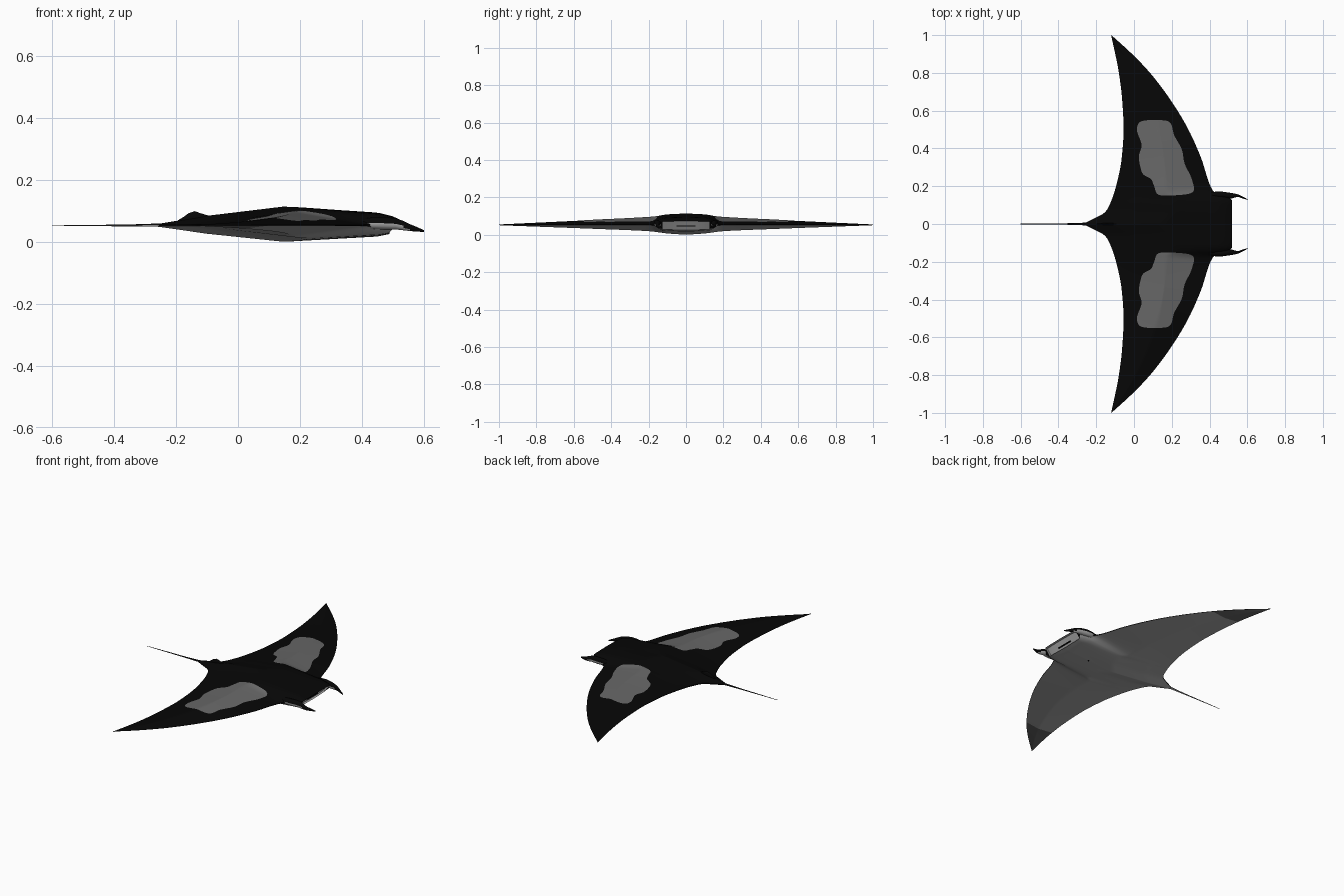
import bpy, bmesh, math
from mathutils import Vector

cube = bpy.data.objects.get("Cube")
if cube:
    bpy.data.objects.remove(cube)


def material(name, v):
    m = bpy.data.materials.new(name)
    m.use_nodes = True
    m.diffuse_color = (v, v, v, 1)
    node = m.node_tree.nodes["Principled BSDF"]
    node.inputs["Base Color"].default_value = (v, v, v, 1)
    node.inputs["Roughness"].default_value = 0.8
    return m


BLACK = material("black skin", 0.002)
GREY = material("grey skin", 0.135)
PALE = material("pale belly", 0.4)
MID = 0.053


def finish(name, bm, mats, angle=40):
    bmesh.ops.remove_doubles(bm, verts=bm.verts, dist=0.0001)
    me = bpy.data.meshes.new(name)
    bm.to_mesh(me)
    bm.free()
    for m in mats:
        me.materials.append(m)
    ob = bpy.data.objects.new(name, me)
    bpy.context.collection.objects.link(ob)
    bpy.ops.object.select_all(action='DESELECT')
    ob.select_set(True)
    bpy.context.view_layer.objects.active = ob
    bpy.ops.object.shade_smooth_by_angle(angle=math.radians(angle))


def curve(points, smooth=True):
    """Line through (x, value) points, straight or eased without overshoot."""
    xs, ys = zip(*points)
    d = [(ys[i + 1] - ys[i]) / (xs[i + 1] - xs[i]) for i in range(len(xs) - 1)]
    m = [d[0]] + [0 if a * b <= 0 else 2 * a * b / (a + b) for a, b in zip(d, d[1:])] + [d[-1]]

    def f(x):
        x = min(max(x, xs[0]), xs[-1])
        i = next(k for k in range(len(d)) if x <= xs[k + 1])
        h = xs[i + 1] - xs[i]
        t = (x - xs[i]) / h
        if not smooth:
            return ys[i] + t * h * d[i]
        return ((1 + 2 * t) * (1 - t) ** 2 * ys[i] + t * (1 - t) ** 2 * h * m[i]
                + t * t * (3 - 2 * t) * ys[i + 1] + t * t * (t - 1) * h * m[i + 1])
    return f


# Outline and thickness across the half span
lead = curve([(0, .52), (.12, .52), (.14, .505), (.16, .44), (.18, .415), (.35, .355),
              (.5, .288), (.65, .198), (.8, .085), (.9, -.01), (1, -.12)])
trail = curve([(0, -.27), (.03, -.21), (.06, -.155), (.1, -.13), (.2, -.095), (.35, -.065),
               (.5, -.055), (.65, -.062), (.8, -.08), (1, -.121)])
top_h = curve([(0, .061), (.1, .056), (.18, .043), (.5, .026), (1, .002)])
low_h = curve([(0, .053), (.1, .046), (.2, .034), (.5, .021), (1, .002)])
# Thickness along the chord, for the head line and for the wings
head = curve([(0, .05), (.11, .28), (.21, .5), (.53, 1), (.91, .68), (.97, .5), (1, .33)], False)
wing = curve([(0, .05), (.53, 1), (1, .05)], False)


def height(x, y, side):
    y = abs(y)
    u = (x - trail(y)) / (lead(y) - trail(y))
    w = min(max((.19 - y) / .07, 0), 1)
    w = w * w * (3 - 2 * w)
    h = (top_h if side > 0 else low_h)(y)
    return MID + side * h * (w * head(u) + (1 - w) * wing(u))


# Body and wings, with the lower jaw set back under the upper lip
half = sorted([(i / 44) ** 1.5 for i in range(45)] + [.78, .125, .15, .17])
stations = [-y for y in half[:0:-1]] + half
N = 36
bm = bmesh.new()
rows = {}
for side in (1, -1):
    rows[side] = []
    for y in stations:
        a, b = trail(abs(y)), lead(abs(y))
        if side < 0 and abs(y) < .126:
            b -= .03
        xs = [a + (b - a) * i / N for i in range(N + 1)]
        rows[side].append([bm.verts.new((x, y, height(x, y, side))) for x in xs])
    for r, s in zip(rows[side], rows[side][1:]):
        tip = abs(r[0].co.y + s[0].co.y) / 2 > .78
        for i in range(N):
            quad = (r[i], r[i + 1], s[i + 1], s[i])
            f = bm.faces.new(quad if side > 0 else quad[::-1])
            f.material_index = 0 if side > 0 else (1 if tip else 2)
mouth = []
for j in range(len(stations) - 1):
    for i in (0, N):
        t, b = rows[1], rows[-1]
        quad = (t[j][i], t[j + 1][i], b[j + 1][i], b[j][i])
        f = bm.faces.new(quad if i == 0 else quad[::-1])
        if i == N and abs(stations[j] + stations[j + 1]) / 2 < .125:
            f.material_index = 2
            mouth.append(f)
# Mouth recess
bmesh.ops.inset_region(bm, faces=mouth, thickness=.005, depth=0)
for v in {v for f in mouth for v in f.verts}:
    v.co.x -= .015
finish("body_and_wings", bm, [BLACK, GREY, PALE])

# Mouth slit
bm = bmesh.new()
bmesh.ops.create_cube(bm, size=1)
for v in bm.verts:
    v.co = Vector((.488 + v.co.x * .009, v.co.y * .1, .046 + v.co.z * .005))
finish("mouth_slit", bm, [BLACK])

# Small dark spot under the throat
bm = bmesh.new()
bmesh.ops.create_circle(bm, cap_ends=True, segments=12, radius=.006)
for v in bm.verts:
    v.co.x += .32
    v.co.z = height(v.co.x, v.co.y, -1) - .001
bmesh.ops.reverse_faces(bm, faces=bm.faces)
finish("throat_spot", bm, [BLACK])

# Pale shoulder patches, laid on the upper skin
outline = [Vector(p) for p in [
    (.13, .155), (.107, .2), (.09, .237), (.05, .262), (.034, .3), (.026, .36), (.04, .42),
    (.016, .495), (.035, .542), (.12, .55), (.19, .538), (.213, .47), (.253, .395),
    (.268, .32), (.305, .24), (.312, .17), (.22, .152)]]
loop = []
for k in range(len(outline)):
    p, q, r, s = (outline[(k + o) % len(outline)] for o in (-1, 0, 1, 2))
    for t in (i / 6 for i in range(6)):
        loop.append(.5 * (2 * q + (r - p) * t + (2 * p - 5 * q + 4 * r - s) * t ** 2
                          + (3 * q - p - 3 * r + s) * t ** 3))
centre = Vector((.16, .35))
for sgn, name in ((1, "left_shoulder_patch"), (-1, "right_shoulder_patch")):
    bm = bmesh.new()
    rings = []
    for k in range(25):
        pts = [centre.lerp(p, k / 24) for p in loop]
        rings.append([bm.verts.new((p.x, sgn * p.y, height(p.x, p.y, 1) + .0015)) for p in pts])
    for a, b in zip(rings, rings[1:]):
        for i in range(len(loop)):
            j = (i + 1) % len(loop)
            bm.faces.new((a[i], b[i], b[j], a[j]))
    bmesh.ops.remove_doubles(bm, verts=bm.verts, dist=.0001)
    bmesh.ops.recalc_face_normals(bm, faces=bm.faces)
    if sum(f.normal.z for f in bm.faces) < 0:
        bmesh.ops.reverse_faces(bm, faces=bm.faces)
    finish(name, bm, [GREY])


def sweep(name, path, flip=1, belly_end=-1, sides=12):
    """Oval sections along x: (x, y, z, half width, half height), pale below."""
    bm = bmesh.new()
    rings = []
    for x, y, z, w, h in path:
        ring = []
        for i in range(sides):
            a = math.tau * i / sides
            ring.append(bm.verts.new((x, flip * (y + w * math.cos(a)), z + h * math.sin(a))))
        rings.append(ring)
    for a, b in zip(rings, rings[1:]):
        for i in range(sides):
            j = (i + 1) % sides
            bm.faces.new((a[i], a[j], b[j], b[i]))
    bm.faces.new(rings[0])
    bm.faces.new(rings[-1])
    bmesh.ops.recalc_face_normals(bm, faces=bm.faces)
    for f in bm.faces:
        if f.normal.z < -.2 and f.calc_center_median().x < belly_end:
            f.material_index = 1
    finish(name, bm, [BLACK, PALE], 60)


# Horn-like head fins, curling inwards
horn = [(.39, .15, .06, .012, .012), (.43, .155, .06, .016, .018), (.47, .155, .06, .016, .02),
        (.51, .149, .058, .016, .018), (.535, .151, .052, .01, .015), (.555, .149, .046, .006, .011),
        (.575, .14, .041, .005, .008), (.6, .13, .035, .002, .003)]
sweep("left_head_fin", horn, 1, .55)
sweep("right_head_fin", horn, -1, .55)

# Whip tail
sweep("tail", [(-.2, 0, .055, .016, .008), (-.26, 0, .054, .007, .005),
               (-.35, 0, .053, .004, .003), (-.6, 0, .052, .0015, .001)], belly_end=-.2)

# Small back fin
sweep("back_fin", [(-.195, 0, .066, .002, .003), (-.175, 0, .071, .003, .01),
                   (-.16, 0, .077, .005, .015), (-.14, 0, .081, .006, .018),
                   (-.12, 0, .08, .005, .012), (-.09, 0, .078, .003, .005)])
